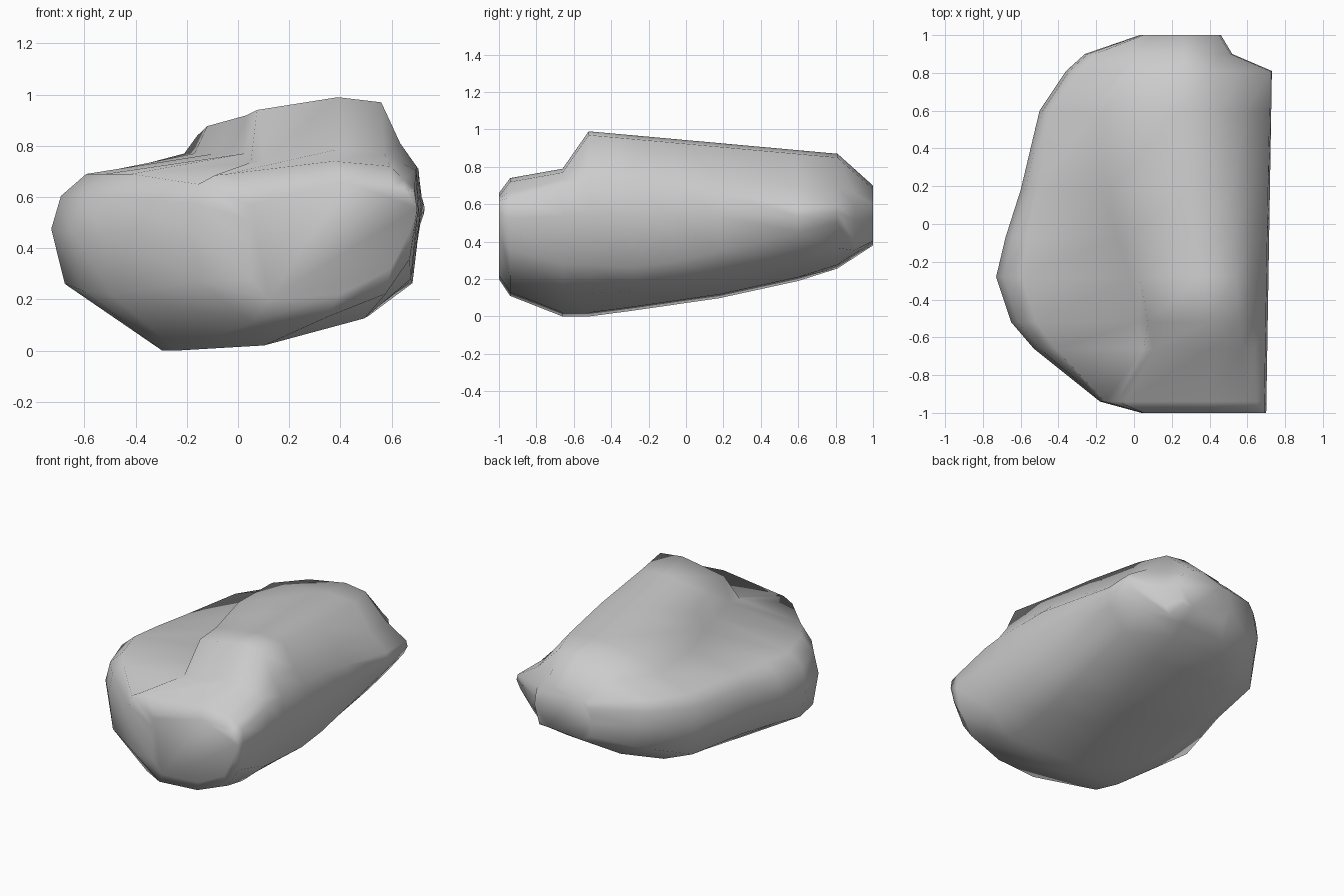
import bpy
import bmesh

default_cube = bpy.data.objects.get("Cube")
if default_cube:
    bpy.data.objects.remove(default_cube, do_unlink=True)


def mix(a, b, t):
    return a + (b - a) * t


def along(keys, y):
    """Read a profile line, given as (y, value) keys, at position y."""
    for (y_start, start), (y_end, end) in zip(keys, keys[1:]):
        if y <= y_end:
            return mix(start, end, (y - y_start) / (y_end - y_start))
    return keys[-1][1]


# Profile lines running from the front to the back of the boulder
crest_height = [(-1, .65), (-.94, .73), (-.66, .78), (-.52, .98), (.81, .86), (1, .69)]
crest_start = [(-1, .1), (-.94, -.04), (-.66, .1), (-.28, .03), (.3, -.16), (.6, -.16), (1, .1)]
crest_end = [(-1, .6), (-.28, .54), (.5, .5), (1, .35)]
right_side = [(-1, .7), (.81, .73), (.9, .52), (1, .46)]
right_low = [(-1, .46), (-.9, .29), (-.2, .26), (.81, .5), (.9, .4), (1, .43)]
right_high = [(-1, .62), (-.6, .72), (-.07, .71), (.6, .59), (1, .6)]
belly_start = [(-1, .12), (-.6, -.3), (.6, -.25), (1, .1)]
belly_end = [(-1, .4), (-.6, .05), (.3, .3), (1, .35)]
belly_height = [(-1, .2), (-.94, .11), (-.66, 0), (-.5, 0), (.4, .13), (.8, .25), (1, .38)]
left_low = [(-1, .28), (-.66, .22), (0, .29), (.6, .28), (1, .42)]
left_side = [(-1, .04), (-.94, -.18), (-.66, -.53), (-.52, -.65), (-.28, -.73), (-.07, -.68),
             (.18, -.6), (.6, -.5), (.81, -.36), (.9, -.26), (1, .03)]


def section(bm, y):
    """One ring of the boulder, built from the profile lines at y."""
    top = along(crest_height, y)
    c0, c1 = along(crest_start, y), along(crest_end, y)
    rx, r_low, r_high = along(right_side, y), along(right_low, y), along(right_high, y)
    b0, b1, bottom = along(belly_start, y), along(belly_end, y), along(belly_height, y)
    lx, l_low = along(left_side, y), along(left_low, y)
    l_high = min(.69, top - .08)
    ring = [
        (c0, top - .04),                                  # crest, left edge
        (mix(c0, c1, .65), top + .01),                    # crest, high point
        (c1, top - .01),                                  # crest, right edge
        (mix(c1, rx, .5), mix(r_high, top, .35)),         # slope to shoulder
        (rx - .01, r_high),
        (rx, mix(r_low, r_high, .6)),
        (rx - .03, r_low),
        (mix(b1, rx, .65), mix(bottom, r_low, .45)),      # undercut
        (b1, bottom + .02),
        (b0, bottom),
        (mix(lx, b0, .12), l_low),
        (lx, mix(l_low, l_high, .5)),
        (mix(lx, c0, .05), mix(l_low, l_high, .8)),
        (mix(lx, c0, .18), l_high),
        (c0 - .05, min(l_high + .08, top - .045)),        # foot of crest step
    ]
    return [bm.verts.new((x, y, z)) for x, z in ring]


# Skin the rings and close both ends
bm = bmesh.new()
rings = [section(bm, y) for y, side in left_side]
count = len(rings[0])
for near, far in zip(rings, rings[1:]):
    for i in range(count):
        j = (i + 1) % count
        bm.faces.new((near[i], near[j], far[j], far[i]))
bm.faces.new(rings[0])
bm.faces.new(rings[-1])
bmesh.ops.recalc_face_normals(bm, faces=bm.faces)
for face in bm.faces:
    face.smooth = True

mesh = bpy.data.meshes.new("boulder")
bm.to_mesh(mesh)
bm.free()
boulder = bpy.data.objects.new("boulder", mesh)
bpy.context.collection.objects.link(boulder)

# Plain stone colour
stone = bpy.data.materials.new("grey_stone")
stone.use_nodes = True
colour = (.6, .6, .6, 1)
stone.diffuse_color = colour
stone.node_tree.nodes["Principled BSDF"].inputs["Base Color"].default_value = colour
mesh.materials.append(stone)
